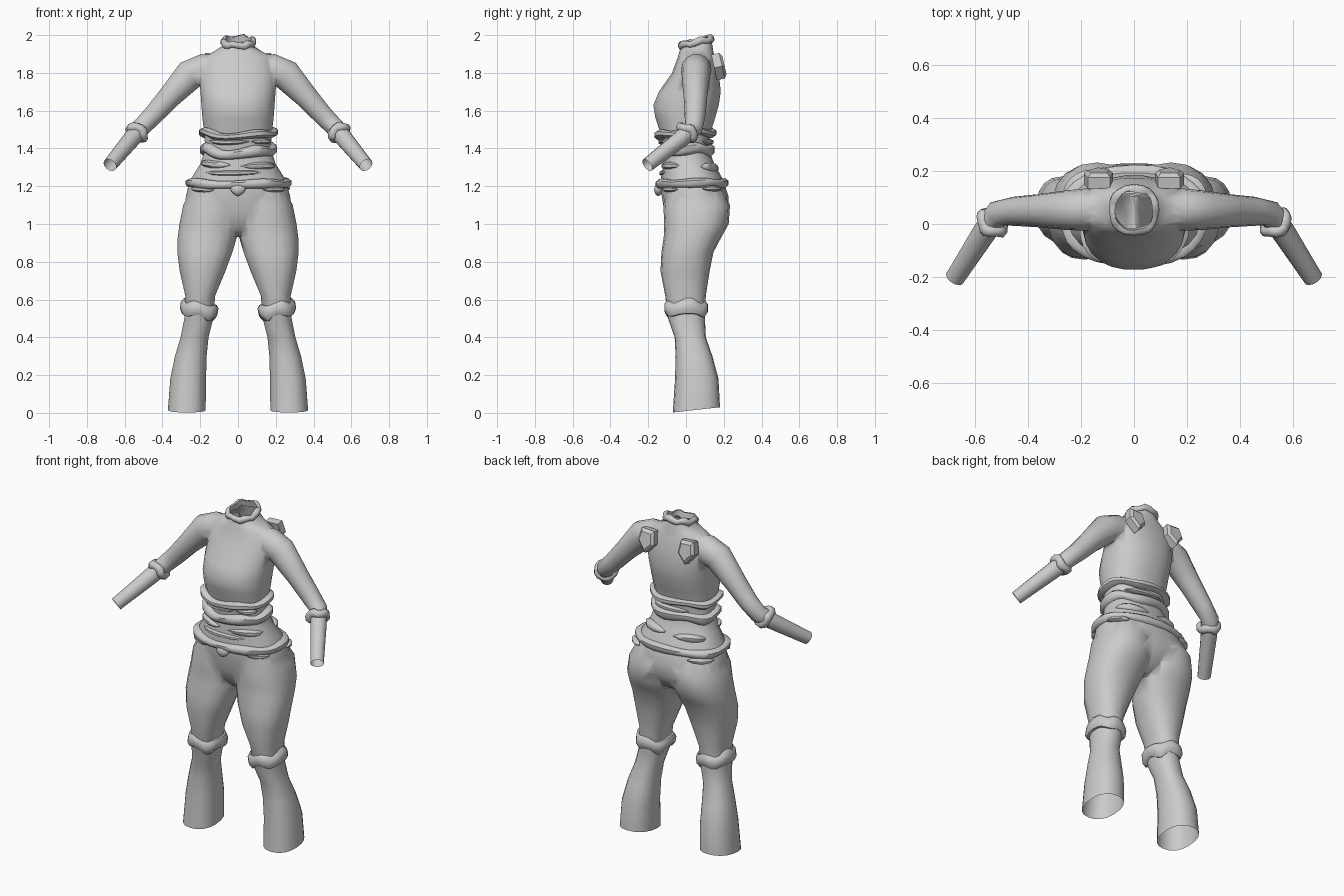
import bpy, bmesh, math
from mathutils import Vector

if "Cube" in bpy.data.objects:
    bpy.data.objects.remove(bpy.data.objects["Cube"])

GREY = bpy.data.materials.new("grey cloth")
GREY.diffuse_color = (0.6, 0.6, 0.6, 1)
GREY.use_nodes = True
GREY.node_tree.nodes["Principled BSDF"].inputs["Base Color"].default_value = GREY.diffuse_color
X, Y, Z = Vector((1, 0, 0)), Vector((0, 1, 0)), Vector((0, 0, 1))


def finish(bm, name, angle=None):
    bmesh.ops.recalc_face_normals(bm, faces=bm.faces)
    me = bpy.data.meshes.new(name)
    bm.to_mesh(me)
    bm.free()
    ob = bpy.data.objects.new(name, me)
    bpy.context.collection.objects.link(ob)
    me.materials.append(GREY)
    me.shade_smooth()
    if angle:
        bpy.ops.object.select_all(action='DESELECT')
        bpy.context.view_layer.objects.active = ob
        ob.select_set(True)
        bpy.ops.object.shade_smooth_by_angle(angle=math.radians(angle))
    return ob


def oval(t, n=2.4):
    """Point on a unit superellipse."""
    c, s = math.cos(t), math.sin(t)
    return math.copysign(abs(c) ** (2 / n), c), math.copysign(abs(s) ** (2 / n), s)


def loft(name, rings, sides=18, n=2.3):
    """Closed tube through rings of (centre, half-axis a, half-axis b)."""
    bm = bmesh.new()
    loops = []
    for c, a, b in rings:
        pts = [oval(2 * math.pi * (i + .5) / sides, n) for i in range(sides)]
        loops.append([bm.verts.new(c + a * p + b * q) for p, q in pts])
    for l0, l1 in zip(loops, loops[1:]):
        for i in range(sides):
            j = (i + 1) % sides
            bm.faces.new((l0[i], l0[j], l1[j], l1[i]))
    bm.faces.new(loops[0])
    bm.faces.new(loops[-1])
    return finish(bm, name)


def band(name, c, a, b, h, t, wave=lambda u: 0, start=0, end=360, sides=28):
    """Rolled cloth band around an oval; partial arcs taper to a point."""
    bm = bmesh.new()
    axis = a.cross(b).normalized()
    if axis.z < 0:
        axis = -axis
    full = end - start == 360
    count = sides if full else max(6, int(sides * (end - start) / 360))
    section = [(-1, -.5), (.2, -.5), (1, -.2), (1, .25), (.2, .5), (-1, .5)]
    loops = []
    for i in range(count + (0 if full else 1)):
        u = math.radians(start + (end - start) * i / count)
        p, q = oval(u)
        base = c + a * p + b * q + axis * wave(u)
        out = (a * p + b * q).normalized()
        k = 1 + .15 * math.sin(5 * u + 1) if full else max(.1, math.sin(math.pi * i / count) ** .5)
        loops.append([bm.verts.new(base + out * t * r * k + axis * h * z * k) for r, z in section])
    pairs = list(zip(loops, loops[1:])) + ([(loops[-1], loops[0])] if full else [])
    for l0, l1 in pairs:
        for i in range(6):
            j = (i + 1) % 6
            bm.faces.new((l0[i], l0[j], l1[j], l1[i]))
    if not full:
        bm.faces.new(loops[0])
        bm.faces.new(loops[-1])
    return finish(bm, name, 50)


# Torso: height, half width, front y, back y, back lift
torso = [(1.975, .072, -.025, .125, .02), (1.94, .085, -.03, .14, .01), (1.915, .125, -.035, .145, 0),
         (1.88, .19, -.045, .155, 0), (1.80, .21, -.075, .175, 0), (1.70, .20, -.145, .185, 0),
         (1.63, .195, -.174, .175, 0), (1.56, .19, -.163, .155, 0), (1.48, .18, -.135, .13, 0),
         (1.40, .175, -.12, .12, 0), (1.32, .20, -.12, .15, 0), (1.24, .25, -.135, .195, 0),
         (1.15, .278, -.13, .225, 0), (1.06, .285, -.115, .23, 0), (.98, .16, -.09, .18, 0),
         (.93, .05, -.04, .1, 0)]
body = loft("body_suit", [(Vector((0, (f + k) / 2, z)), X * w, Vector((0, (k - f) / 2, lift)))
                          for z, w, f, k, lift in torso], 24)

# Legs: height, inner x, outer x, front y, back y
leg = [(1.2, .03, .24, -.10, .18), (1.1, -.012, .292, -.12, .233), (1.0, -.01, .312, -.115, .226),
       (.93, .004, .321, -.118, .187), (.85, .028, .323, -.13, .145), (.75, .065, .31, -.135, .125),
       (.62, .12, .28, -.11, .105), (.5, .13, .285, -.095, .1), (.40, .155, .305, -.06, .105),
       (.3, .165, .335, -.055, .14), (.18, .168, .36, -.058, .172), (.016, .17, .372, -.07, .18)]
# Arms: centre x, y, z, vertical radius, depth radius
arm = [(.08, .055, 1.825, .07, .06), (.18, .055, 1.818, .085, .08), (.255, .052, 1.79, .083, .075),
       (.37, .05, 1.665, .062, .062), (.455, .048, 1.57, .054, .055), (.515, .04, 1.51, .05, .05),
       (.565, -.03, 1.448, .047, .045), (.678, -.205, 1.312, .038, .037)]

limbs = []
for s, side in ((1, "left"), (-1, "right")):
    limbs.append(loft(side + "_leg", [
        (Vector((s * (i + o) / 2, (f + k) / 2, z)), X * (o - i) / 2,
         Vector((0, (k - f) / 2, .014 if z < .1 else 0))) for z, i, o, f, k in leg]))
    rings = []
    pts = [Vector((s * p[0], p[1], p[2])) for p in arm]
    for i, p in enumerate(arm):
        d = (pts[min(i + 1, len(pts) - 1)] - pts[max(i - 1, 0)]).normalized()
        v = (Y - d * Y.dot(d)).normalized()
        rings.append((pts[i], d.cross(v) * p[3], v * p[4]))
    limbs.append(loft(side + "_arm", rings, 14, 2))

# Fuse limbs into the suit, then open the neck, wrists and ankles
bpy.context.view_layer.objects.active = body
for limb in limbs:
    mod = body.modifiers.new("join", 'BOOLEAN')
    mod.operation, mod.solver, mod.object = 'UNION', 'EXACT', limb
    bpy.ops.object.modifier_apply(modifier=mod.name)
    bpy.data.objects.remove(limb)
bm = bmesh.new()
bm.from_mesh(body.data)
caps = []
for f in bm.faces:
    m = f.calc_center_median()
    if len(f.verts) > 9 and (m.z > 1.96 or m.z < .06 or abs(m.x) > .62):
        caps.append(f)
bmesh.ops.delete(bm, geom=caps, context='FACES')
bm.to_mesh(body.data)
bm.free()
body.data.shade_smooth()

# Waist rolls and belt: the front dips in the middle
def sag(d):
    return lambda u: -d * max(0, -math.sin(u)) ** 3 + d * .4 * math.sin(4 * u)

for name, z, y, a, b, h, t, d in (
        ("upper_waist_roll", 1.485, -.005, .188, .142, .04, .022, .02),
        ("middle_waist_roll", 1.395, 0, .182, .128, .055, .022, .025),
        ("belt", 1.217, .03, .262, .175, .045, .018, .008)):
    band(name, Vector((0, y, z)), X * a, Y * b, h, t, sag(d))
for i, (z, y, a, b, h, s0, s1) in enumerate((
        (1.44, 0, .178, .13, .03, 215, 285), (1.44, 0, .178, .13, .03, 290, 340),
        (1.32, .015, .2, .135, .04, 195, 262), (1.31, .015, .2, .135, .04, 272, 345),
        (1.275, .025, .225, .148, .03, 225, 300), (1.30, .02, .208, .142, .05, 20, 85),
        (1.29, .02, .208, .145, .045, 95, 160), (1.435, 0, .178, .128, .03, 40, 120),
        (1.186, .04, .268, .176, .03, 205, 245), (1.186, .04, .268, .176, .03, 295, 335),
        (1.186, .045, .27, .18, .03, 10, 50), (1.186, .045, .27, .18, .03, 120, 165))):
    band(f"waist_fold_{i + 1}", Vector((0, y, z)), X * a, Y * b, h, .02, sag(.006), s0, s1)

# Buckle: faceted drop on the belt
bm = bmesh.new()
bmesh.ops.create_icosphere(bm, subdivisions=2, radius=1)
for v in bm.verts:
    w = 1 if v.co.z > 0 else 1 + .4 * v.co.z
    v.co = Vector((v.co.x * .042 * w, -.147 + v.co.y * .022, 1.182 + v.co.z * .034))
finish(bm, "buckle", 40)

# Collar
band("collar", Vector((0, .053, 1.962)), X * .083, Vector((0, .084, .018)), .035, .012,
     lambda u: .007 * math.sin(6 * u), sides=20)

for s, side in ((1, "left"), (-1, "right")):
    # Knee and elbow cuffs
    band(side + "_knee_cuff", Vector((s * .205, 0, .545)), Vector((s * .082, 0, .014)), Y * .098,
         .075, .018, lambda u: .01 * math.sin(4 * u + 1), sides=20)
    d = Vector((s * .4, -.45, -.55)).normalized()
    v = (Y - d * Y.dot(d)).normalized()
    band(side + "_elbow_cuff", Vector((s * .536, .005, 1.482)), d.cross(v) * .05, v * .05,
         .045, .015, lambda u: .008 * math.sin(3 * u), sides=16)
    # Shoulder blade plate: five-sided shield with a raised smaller face
    bm = bmesh.new()
    shape = [(-.045, .06), (.04, .065), (.055, -.005), (0, -.07), (-.055, -.015)]
    layers = []
    for k, depth in ((1, -.03), (1, .012), (.72, .025)):
        layers.append([bm.verts.new((s * (.135 + x * k), .178 + depth - z * k * .22, 1.838 + z * k + depth * .2))
                       for x, z in shape])
    for l0, l1 in zip(layers, layers[1:]):
        for i in range(5):
            bm.faces.new((l0[i], l0[(i + 1) % 5], l1[(i + 1) % 5], l1[i]))
    bm.faces.new(layers[0])
    bm.faces.new(layers[-1])
    finish(bm, side + "_shoulder_plate", 30)
